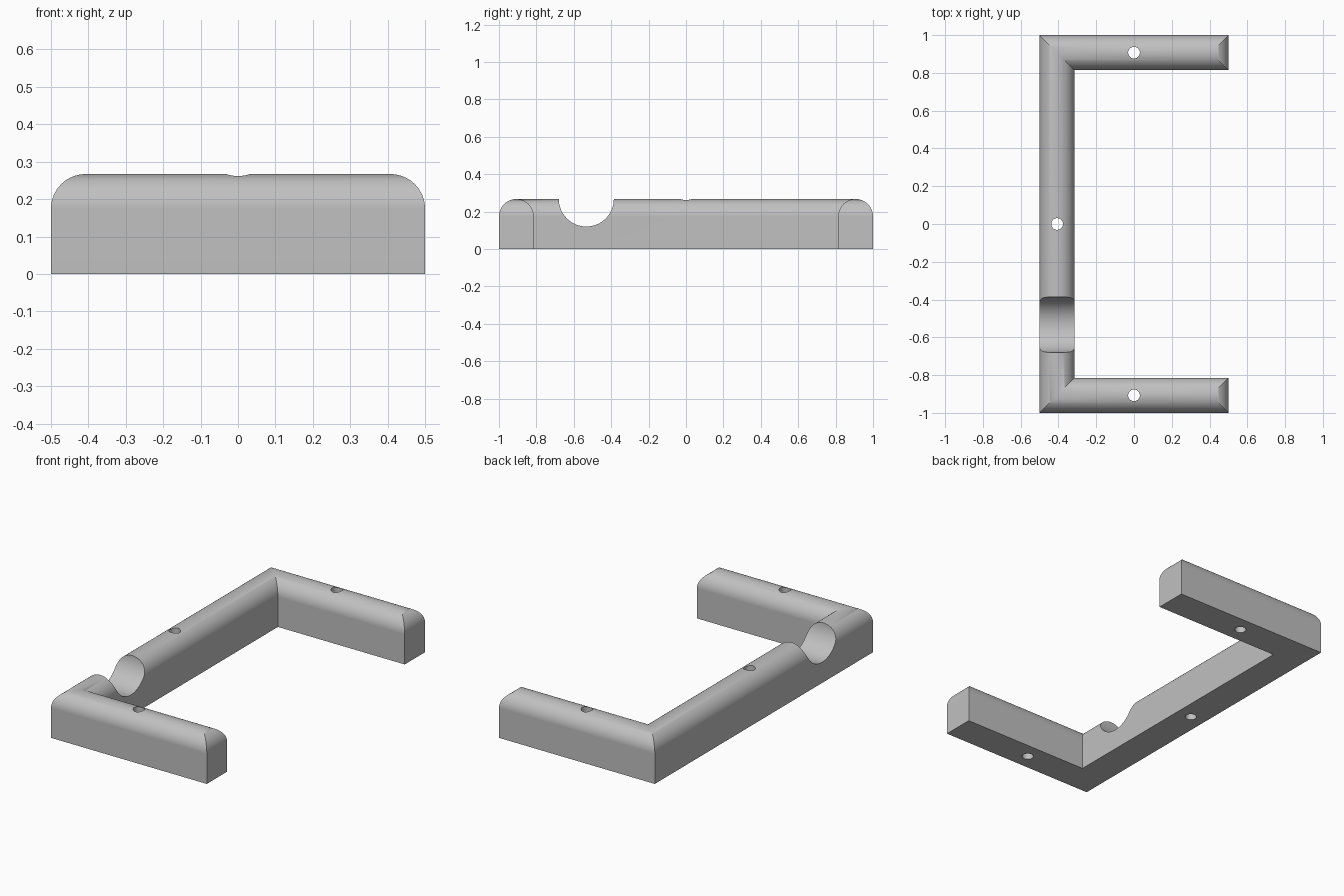
import bpy, bmesh, math

default = bpy.data.objects.get("Cube")
if default:
    bpy.data.objects.remove(default, do_unlink=True)

WIDTH = 0.186
RADIUS = WIDTH / 2
HEIGHT = 0.267
WALL = HEIGHT - RADIUS
STEPS = 20

grey = bpy.data.materials.new("plain_grey")
grey.use_nodes = True
colour = (0.53, 0.53, 0.53, 1)
grey.diffuse_color = colour
grey.node_tree.nodes["Principled BSDF"].inputs["Base Color"].default_value = colour


def footprint(inset):
    """C-shaped outline, open towards +x, shrunk evenly by inset."""
    left, right, end = -0.5 + inset, 0.5 - inset, 1 - inset
    inner_x, inner_y = -0.5 + WIDTH - inset, 1 - WIDTH + inset
    lower = [(left, -end), (right, -end), (right, -inner_y), (inner_x, -inner_y)]
    return lower + [(x, -y) for x, y in reversed(lower)]


# Frame: straight walls topped with a half-round that mitres at corners and ends
levels = [(0, 0)]
for i in range(STEPS + 1):
    a = math.pi / 2 * i / STEPS
    levels.append((RADIUS * (1 - math.cos(a)), WALL + RADIUS * math.sin(a)))

bm = bmesh.new()
rings = [[bm.verts.new((x, y, z)) for x, y in footprint(d)] for d, z in levels]
bm.faces.new(list(reversed(rings[0])))
for low, high in zip(rings, rings[1:]):
    for i in range(len(low)):
        j = (i + 1) % len(low)
        bm.faces.new((low[i], low[j], high[j], high[i]))
bmesh.ops.remove_doubles(bm, verts=bm.verts, dist=1e-5)
bmesh.ops.recalc_face_normals(bm, faces=bm.faces)
mesh = bpy.data.meshes.new("bracket_frame")
bm.to_mesh(mesh)
bm.free()
mesh.materials.append(grey)
frame = bpy.data.objects.new("bracket_frame", mesh)
bpy.context.collection.objects.link(frame)


def cut_cylinder(name, radius, location, rotation=(0, 0, 0), sides=32):
    """Subtract a cylinder from the frame, then discard it."""
    bpy.ops.mesh.primitive_cylinder_add(vertices=sides, radius=radius, depth=0.8,
                                        location=location, rotation=rotation)
    cutter = bpy.context.object
    cutter.name = name
    cutter.hide_render = True
    cutter.data.materials.append(grey)
    mod = frame.modifiers.new(name, 'BOOLEAN')
    mod.operation = 'DIFFERENCE'
    mod.solver = 'EXACT'
    mod.object = cutter
    bpy.context.view_layer.objects.active = frame
    bpy.ops.object.modifier_apply(modifier=mod.name)
    bpy.data.objects.remove(cutter, do_unlink=True)


# Round channel across the long rail
cut_cylinder("channel_cutter", 0.147, (-0.5 + RADIUS, -0.533, HEIGHT),
             (0, math.pi / 2, 0), 64)

# Screw holes, one in the middle of each rail
for x, y in ((0, -1 + RADIUS), (0, 1 - RADIUS), (-0.5 + RADIUS, 0)):
    cut_cylinder("screw_hole_cutter", 0.031, (x, y, 0.1))

# Smooth shading with crisp edges
bpy.ops.object.select_all(action='DESELECT')
frame.select_set(True)
bpy.context.view_layer.objects.active = frame
bpy.ops.object.shade_smooth_by_angle(angle=math.radians(30))
weighted = frame.modifiers.new("even_shading", 'WEIGHTED_NORMAL')
weighted.keep_sharp = True
